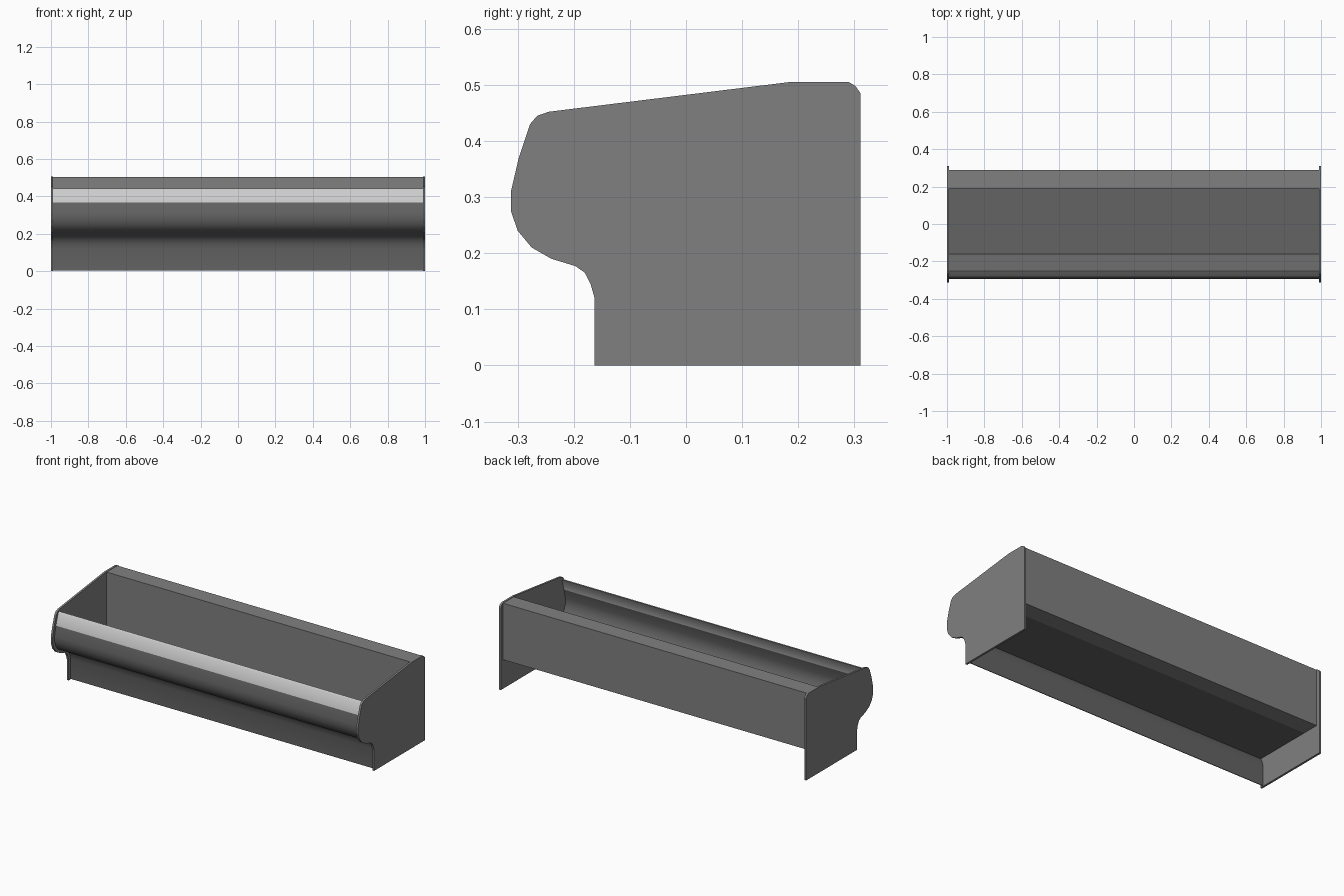
import bpy, bmesh
from math import radians

if "Cube" in bpy.data.objects:
    bpy.data.objects.remove(bpy.data.objects["Cube"])

PLATE = 0.012            # end plate thickness
INNER = 1.0 - PLATE      # half length between the plates


def material(name, value):
    mat = bpy.data.materials.new(name)
    mat.diffuse_color = (value, value, value, 1)
    mat.use_nodes = True
    mat.node_tree.nodes["Principled BSDF"].inputs["Base Color"].default_value = mat.diffuse_color
    return mat


SHELL = material("shell_grey", 0.216)
DARK = material("dark_grey", 0.127)
LIGHT = material("light_grey", 0.8)


def finish(name, bm, *mats):
    bmesh.ops.recalc_face_normals(bm, faces=bm.faces)
    mesh = bpy.data.meshes.new(name)
    bm.to_mesh(mesh)
    bm.free()
    for mat in mats:
        mesh.materials.append(mat)
    obj = bpy.data.objects.new(name, mesh)
    bpy.context.collection.objects.link(obj)
    return obj


def extrude_profile(name, points, x0, x1, mat):
    """Solid prism: closed y-z profile swept along x."""
    bm = bmesh.new()
    face = bm.faces.new([bm.verts.new((x0, y, z)) for y, z in points])
    res = bmesh.ops.extrude_face_region(bm, geom=[face])
    moved = [g for g in res["geom"] if isinstance(g, bmesh.types.BMVert)]
    bmesh.ops.translate(bm, verts=moved, vec=(x1 - x0, 0, 0))
    bm.faces.new([v for v in face.verts]) if not face.is_valid else None
    return finish(name, bm, mat)


def sweep_sheet(name, points, thickness, mats, light_from=999):
    """Thin smooth sheet: open y-z profile swept along x, thickened."""
    bm = bmesh.new()
    a = [bm.verts.new((-INNER, y, z)) for y, z in points]
    b = [bm.verts.new((INNER, y, z)) for y, z in points]
    for i in range(len(points) - 1):
        face = bm.faces.new((a[i], b[i], b[i + 1], a[i + 1]))
        face.material_index = int(i >= light_from)
    obj = finish(name, bm, *mats)
    mod = obj.modifiers.new("thickness", "SOLIDIFY")
    mod.thickness = thickness
    mod.offset = 0
    # Apply first so the rim edges stay sharp
    bpy.ops.object.select_all(action="DESELECT")
    obj.select_set(True)
    bpy.context.view_layer.objects.active = obj
    bpy.ops.object.modifier_apply(modifier=mod.name)
    bpy.ops.object.shade_smooth_by_angle(angle=radians(35))
    return obj


# End plates: bulging front, stepped-in foot, sloping top
plate = [(-.163, 0), (-.163, .12), (-.17, .145), (-.18, .165), (-.197, .177),
         (-.24, .19), (-.275, .21), (-.3, .24), (-.312, .275), (-.312, .31),
         (-.298, .37), (-.278, .43), (-.265, .445), (-.245, .452),
         (.185, .505), (.29, .505), (.302, .498), (.311, .485), (.311, 0)]
extrude_profile("end_plate_left", plate, -1, -INNER, SHELL)
extrude_profile("end_plate_right", plate, INNER, 1, SHELL)

# Curved front sheet with skirt below and a pale band along the upper edge
front = [(-.143, .003), (-.143, .12), (-.15, .15), (-.163, .175), (-.19, .195),
         (-.233, .207), (-.263, .225), (-.282, .25), (-.292, .28), (-.292, .31),
         (-.279, .367), (-.26, .43), (-.25, .44)]
sweep_sheet("curved_front", front, 0.004, (DARK, LIGHT), light_from=10)

# Trough floor
sweep_sheet("trough_floor", [(-.163, .173), (.19, .173)], 0.004, (DARK,))

# Thick back rail with flat ledge on top
extrude_profile("back_rail", [(.19, .171), (.19, .503), (.29, .503), (.29, .171)],
                -INNER, INNER, SHELL)
